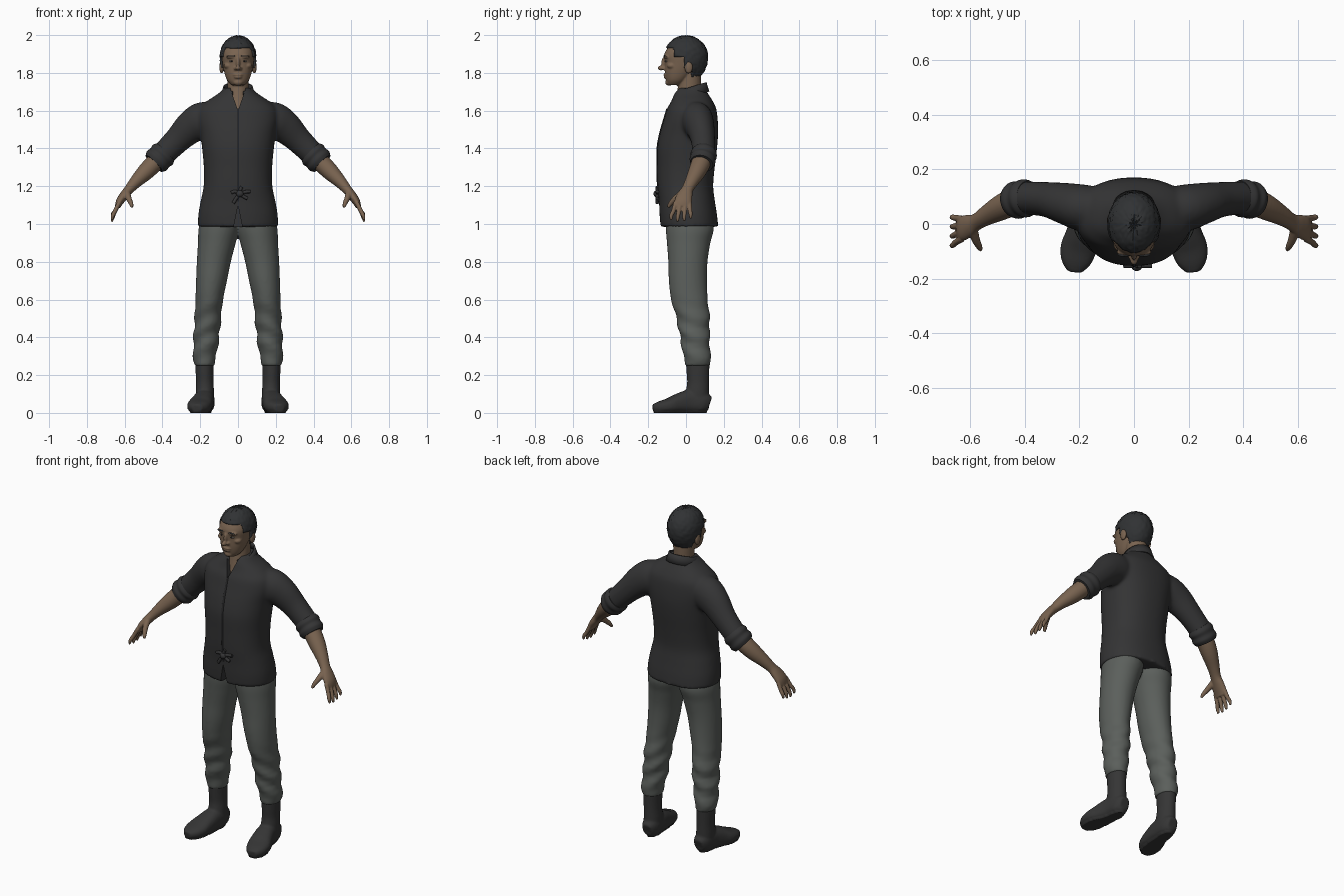
import bpy, bmesh, math, random
from mathutils import Vector, Matrix

random.seed(4)
if "Cube" in bpy.data.objects:
    bpy.data.objects.remove(bpy.data.objects["Cube"])
X, Y, Z = Vector((1, 0, 0)), Vector((0, 1, 0)), Vector((0, 0, 1))
SIDES = (("left", 1), ("right", -1))


def material(name, r, g, b):
    m = bpy.data.materials.new(name)
    m.use_nodes = True
    m.diffuse_color = (r, g, b, 1)
    node = m.node_tree.nodes["Principled BSDF"]
    node.inputs["Base Color"].default_value = (r, g, b, 1)
    node.inputs["Roughness"].default_value = 0.8
    return m


SKIN = material("skin", .19, .125, .08)
JACKET = material("jacket cloth", .034, .034, .035)
TRIM = material("dark trim", .02, .02, .021)
TROUSER = material("trouser cloth", .105, .115, .106)
BOOT = material("boot leather", .036, .036, .036)
HAIR = material("hair", .03, .032, .034)
EYE = material("eye", .2, .18, .16)


def spline(rings, steps=4):
    """Smooth a short list of rings with Catmull-Rom interpolation."""
    out, last = [], len(rings) - 1
    for i in range(last):
        a, b, c, d = (rings[min(max(k, 0), last)] for k in (i - 1, i, i + 1, i + 2))
        for t in (k / steps for k in range(steps)):
            out.append([.5 * (2 * q + (r - p) * t + (2 * p - 5 * q + 4 * r - s) * t * t
                              + (3 * q - p - 3 * r + s) * t ** 3)
                        for p, q, r, s in zip(a, b, c, d)])
    return out + [list(rings[-1])]


def loft(bm, rings, side=1, ref=None, power=2, n=28):
    """Skin rings of (x, y, z, ru, rv); level rings unless ref sets the v axis."""
    rings = spline(rings)
    mids = [Vector((r[0] * side, r[1], r[2])) for r in rings]
    loops = []
    for i, r in enumerate(rings):
        u, v = X, Y
        if ref:
            t = (mids[min(i + 1, len(mids) - 1)] - mids[max(i - 1, 0)]).normalized()
            v = (ref - t * ref.dot(t)).normalized()
            u = v.cross(t)
        loop = []
        for k in range(n):
            a = math.tau * k / n
            c, s = (math.copysign(abs(f) ** (2 / power), f) for f in (math.cos(a), math.sin(a)))
            loop.append(bm.verts.new(mids[i] + u * r[3] * c + v * r[4] * s))
        loops.append(loop)
    for p, q in zip(loops, loops[1:]):
        for k in range(n):
            j = (k + 1) % n
            bm.faces.new((p[k], p[j], q[j], q[k]))
    bm.faces.new(loops[0][::-1])
    bm.faces.new(loops[-1])


def ball(bm, loc, size, side=1, seg=20):
    m = Matrix.Translation((loc[0] * side, loc[1], loc[2])) @ Matrix.Diagonal((*size, 1))
    return bmesh.ops.create_uvsphere(bm, u_segments=seg, v_segments=seg * 2 // 3, radius=1, matrix=m)


def finish(name, bm, mat, voxel=0, smooth=4, cutters=()):
    """Make the object, fuse overlapping pieces, cut notches, shade smooth."""
    bmesh.ops.recalc_face_normals(bm, faces=bm.faces)
    me = bpy.data.meshes.new(name)
    bm.to_mesh(me)
    bm.free()
    me.materials.append(mat)
    ob = bpy.data.objects.new(name, me)
    bpy.context.collection.objects.link(ob)
    bpy.ops.object.select_all(action="DESELECT")
    ob.select_set(True)
    bpy.context.view_layer.objects.active = ob
    if voxel:
        mod = ob.modifiers.new("fuse", "REMESH")
        mod.mode, mod.voxel_size = "VOXEL", voxel
        mod = ob.modifiers.new("soften", "SMOOTH")
        mod.iterations = smooth
    for cutter in cutters:
        mod = ob.modifiers.new("notch", "BOOLEAN")
        mod.object, mod.operation, mod.solver = cutter, "DIFFERENCE", "EXACT"
    for mod in list(ob.modifiers):
        bpy.ops.object.modifier_apply(modifier=mod.name)
    for cutter in cutters:
        bpy.data.objects.remove(cutter)
    bpy.ops.object.shade_smooth_by_angle(angle=math.radians(50))
    return ob


def wedge(name, half, z_wide, z_tip, y_back):
    bm = bmesh.new()
    tri = [(-half, z_wide), (half, z_wide), (0, z_tip)]
    a, b = ([bm.verts.new((x, y, z)) for x, z in tri] for y in (-.3, y_back))
    bm.faces.new(a)
    bm.faces.new(b)
    for k in range(3):
        bm.faces.new((a[k], a[k - 1], b[k - 1], b[k]))
    ob = finish(name, bm, JACKET)
    ob.hide_render = True
    return ob


# Jacket: body and both sleeves fused, notched at neck and hem
TORSO = [(0, .018, .985, .212, .153), (0, .012, 1.05, .21, .152), (0, .005, 1.12, .198, .148),
         (0, -.003, 1.2, .182, .147), (0, 0, 1.3, .181, .152), (0, .006, 1.4, .19, .158),
         (0, .016, 1.48, .2, .154), (0, .025, 1.55, .213, .143), (0, .03, 1.61, .205, .13),
         (0, .032, 1.65, .165, .11), (0, .027, 1.69, .105, .09), (0, .027, 1.72, .072, .072)]
SLEEVE = [(.12, .05, 1.565, .085, .08), (.19, .06, 1.545, .1, .085), (.25, .075, 1.512, .088, .076),
          (.32, .09, 1.445, .071, .064), (.40, .095, 1.365, .064, .061)]
bm = bmesh.new()
loft(bm, TORSO, power=2.3, n=48)
for _, s in SIDES:
    loft(bm, SLEEVE, s, ref=Y)
finish("jacket", bm, JACKET, .01, 6, [wedge("neck_cutter", .055, 1.76, 1.6, -.02),
                                     wedge("hem_cutter", .028, .96, 1.1, -.08)])

# Rolled cuffs
for label, s in SIDES:
    bm = bmesh.new()
    loft(bm, [(.383, .096, 1.382, .064, .062), (.398, .094, 1.367, .074, .07),
              (.414, .091, 1.351, .069, .066), (.43, .087, 1.335, .073, .069),
              (.445, .083, 1.32, .062, .06)], s, ref=Y)
    finish(label + "_cuff", bm, JACKET)

# Standing collar, open at the front and higher at the back
bm = bmesh.new()
rows = []
for k in range(33):
    a = math.radians(22 + 316 * k / 32)
    rise = -.025 * math.cos(a)
    rows.append([bm.verts.new((r * math.sin(a), .026 - (r + .004) * math.cos(a), z + rise))
                 for r, z in ((.09, 1.675), (.081, 1.7), (.074, 1.725))])
for p, q in zip(rows, rows[1:]):
    for k in range(2):
        bm.faces.new((p[k], q[k], q[k + 1], p[k + 1]))
collar = finish("collar", bm, JACKET)
mod = collar.modifiers.new("thickness", "SOLIDIFY")
mod.thickness, mod.offset = .009, 0

# Front closure and knotted tie
bm = bmesh.new()
loft(bm, [(0, y - r, z, .004, .006) for _, y, z, _, r in TORSO[2:9]], ref=X, n=8)
finish("front_closure", bm, TRIM)
bm = bmesh.new()
ball(bm, (.01, -.155, 1.16), (.02, .017, .018))
for path in ([(.01, 1.16), (-.015, 1.172), (-.036, 1.165)], [(.01, 1.16), (.04, 1.17), (.066, 1.172)],
             [(.01, 1.16), (.03, 1.145), (.05, 1.135)], [(.01, 1.16), (-.01, 1.135), (-.025, 1.11)],
             [(.01, 1.16), (.012, 1.18), (.02, 1.197)]):
    loft(bm, [(x, -.152, z, .009, .009) for x, z in path], ref=Y, n=10)
finish("knotted_tie", bm, JACKET)

# Trousers: two legs fused at the hips, with soft folds below the knee
LEG = [(.178, .062, .25, .052, .066), (.178, .06, .29, .06, .071), (.167, .046, .4, .068, .078),
       (.16, .038, .5, .07, .088), (.152, .018, .6, .073, .097), (.14, .01, .7, .082, .101),
       (.128, .01, .8, .09, .104), (.112, .014, .9, .1, .115), (.1, .02, .98, .108, .127),
       (.09, .01, 1.08, .092, .112)]
bm = bmesh.new()
for _, s in SIDES:
    loft(bm, LEG, s, n=36)
for v in bm.verts:
    fold = max(0, 1 - abs(v.co.z - .42) / .22)
    wave = .007 * fold * math.sin(v.co.z * 62 + abs(v.co.x) * 30 + v.co.y * 18)
    v.co += Vector((v.co.x - math.copysign(.165, v.co.x), v.co.y - .045, 0)).normalized() * wave
finish("trousers", bm, TROUSER, .009, 4)

# Boots: shaft and turned-out foot
SHAFT = [(.174, .062, .02, .045, .06), (.175, .06, .1, .049, .062), (.176, .064, .16, .046, .058),
         (.177, .063, .21, .047, .06), (.177, .062, .265, .049, .063)]
FOOT = [(.172, .125, .045, .03, .04), (.173, .09, .055, .048, .055), (.178, .02, .06, .053, .062),
        (.19, -.04, .05, .06, .052), (.203, -.09, .038, .066, .04), (.212, -.14, .03, .054, .031),
        (.217, -.175, .025, .026, .02)]
for label, s in SIDES:
    bm = bmesh.new()
    loft(bm, SHAFT, s)
    loft(bm, FOOT, s, ref=Z, power=2.5)
    ob = finish(label + "_boot", bm, BOOT, .007, 4)
    for v in ob.data.vertices:
        v.co.z = 0 if v.co.z < .009 else v.co.z

# Forearms and hands with four fingers and a thumb
ARM = [(.38, .095, 1.38, .05, .05), (.44, .08, 1.325, .049, .051), (.49, .058, 1.275, .045, .046),
       (.54, .03, 1.225, .034, .036), (.575, .008, 1.185, .026, .031), (.6, -.005, 1.155, .024, .04),
       (.625, -.015, 1.12, .021, .046), (.638, -.018, 1.09, .014, .042)]
for label, s in SIDES:
    bm = bmesh.new()
    loft(bm, ARM, s, ref=Y)
    for k in range(4):
        y, drop = .019 - .0245 * k, (.016, .004, 0, .008)[k]
        tip = y * 1.4 - .002
        loft(bm, [(.628, y, 1.115, .012, .012), (.65, (y + tip) / 2, 1.07, .0115, .0115),
                  (.663, tip, 1.036 + drop, .0105, .0105), (.668, tip, 1.012 + drop, .006, .006)],
             s, ref=Y, n=12)
    loft(bm, [(.59, -.02, 1.165, .02, .018), (.577, -.06, 1.132, .015, .015),
              (.566, -.082, 1.108, .012, .012), (.56, -.095, 1.088, .007, .007)], s, ref=Y, n=12)
    finish(label + "_forearm_and_hand", bm, SKIN, .004, 3)

# Head and neck with fused facial features
bm = bmesh.new()
loft(bm, [(0, -.06, 1.735, .034, .036), (0, -.05, 1.76, .057, .055), (0, -.035, 1.8, .072, .077),
          (0, -.018, 1.85, .082, .095), (0, -.008, 1.9, .086, .107), (0, 0, 1.95, .07, .083),
          (0, 0, 1.98, .042, .048)], power=2.2, n=40)
loft(bm, [(0, -.003, 1.58, .06, .07), (0, .01, 1.65, .056, .066), (0, .02, 1.75, .057, .06),
          (0, .022, 1.83, .06, .058)])
for loc, size in (((0, -.116, 1.852), (.011, .015, .032)), ((0, -.132, 1.826), (.014, .018, .013)),
                  ((0, -.108, 1.79), (.026, .012, .006)), ((0, -.107, 1.777), (.022, .012, .007)),
                  ((0, -.09, 1.75), (.027, .02, .018))):
    ball(bm, loc, size)
for _, s in SIDES:
    ball(bm, (.013, -.117, 1.823), (.009, .012, .009), s)
    ball(bm, (.034, -.102, 1.885), (.03, .017, .01), s)
    ball(bm, (.05, -.075, 1.838), (.025, .026, .018), s)
    ball(bm, (.087, .014, 1.83), (.012, .022, .034), s)
finish("head_and_neck", bm, SKIN, .0045, 2)

# Eyes, pupils and brows
for label, s in SIDES:
    for part, loc, size, mat in (("eye", (.033, -.099, 1.862), (.015, .012, .006), EYE),
                                 ("pupil", (.033, -.107, 1.862), (.006, .006, .005), TRIM),
                                 ("brow", (.035, -.112, 1.889), (.024, .008, .004), HAIR)):
        bm = bmesh.new()
        ball(bm, loc, size, s, 14)
        finish(label + "_" + part, bm, mat)


# Short cropped hair, trimmed around the face and ears
def hairline(z):
    return -1 if z > 1.937 else -.065 if z > 1.88 else -.01 if z > 1.825 else .032


bm = bmesh.new()
ball(bm, (0, 0, 1.885), (.096, .116, .112), seg=64)
for v in bm.verts:
    if v.co.z < 1.885:
        v.co.z = 1.885 + (v.co.z - 1.885) * 1.22
trimmed = [f for f in bm.faces
           if f.calc_center_median().y < hairline(f.calc_center_median().z)
           or f.calc_center_median().z < 1.775]
bmesh.ops.delete(bm, geom=trimmed, context="FACES")
for v in bm.verts:
    v.co += (v.co - Vector((0, 0, 1.885))).normalized() * random.uniform(-.002, .003)
hair = finish("hair", bm, HAIR)
mod = hair.modifiers.new("thickness", "SOLIDIFY")
mod.thickness, mod.offset = .012, -1
